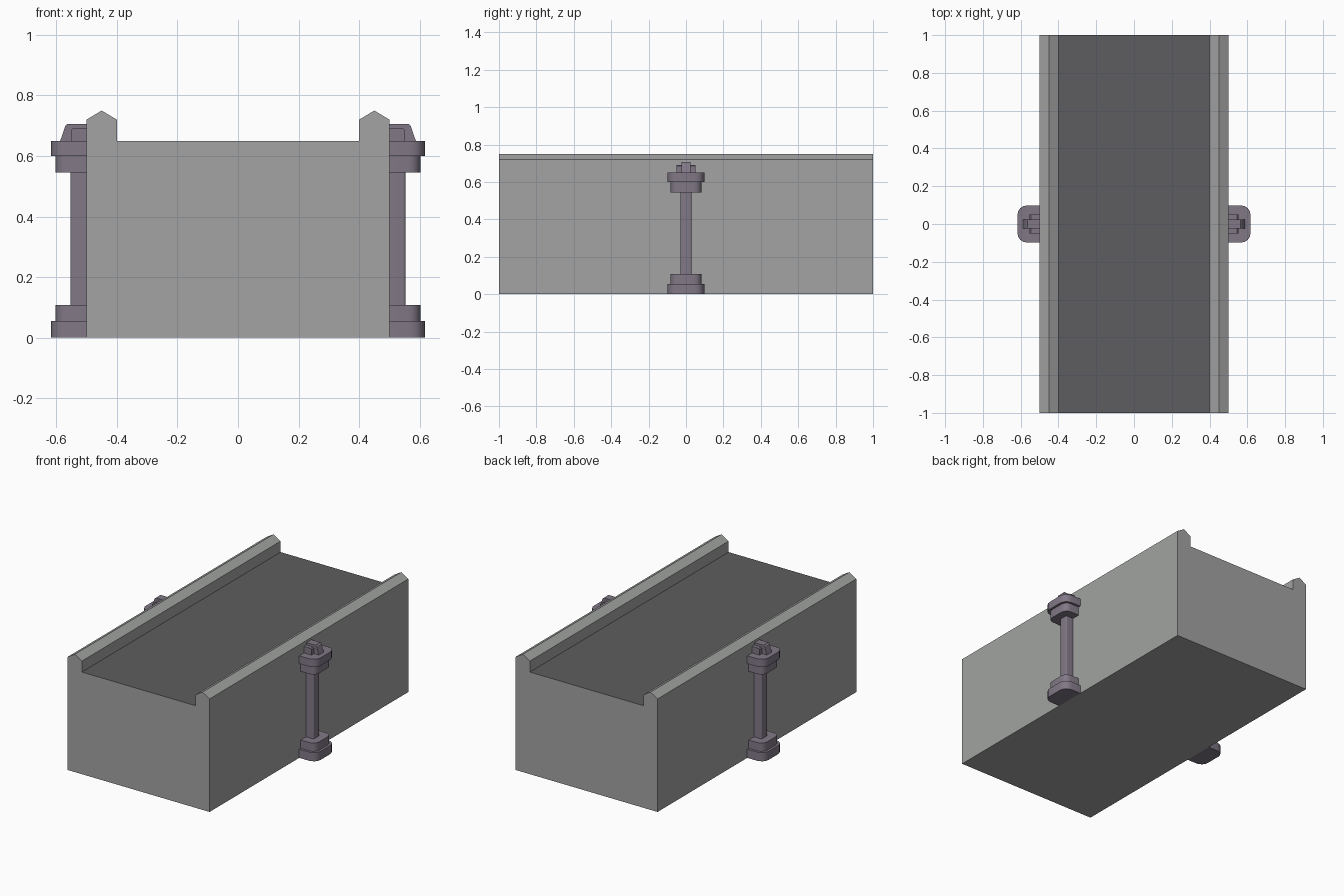
import bpy, bmesh, math

if "Cube" in bpy.data.objects:
    bpy.data.objects.remove(bpy.data.objects["Cube"])


def material(name, rgb):
    m = bpy.data.materials.new(name)
    m.diffuse_color = (*rgb, 1)
    m.use_nodes = True
    m.node_tree.nodes["Principled BSDF"].inputs["Base Color"].default_value = m.diffuse_color
    return m


STONE = material("stone", (0.36, 0.37, 0.36))
DECK = material("dark_deck", (0.11, 0.11, 0.115))
PILLAR = material("mauve_stone", (0.22, 0.19, 0.24))


def prism(name, pts, axis, lo, hi, mats, smooth=False):
    """Extrude a closed 2D outline along y (x,z points) or z (x,y points)."""
    bm = bmesh.new()
    place = (lambda p: (p[0], lo, p[1])) if axis == 'y' else (lambda p: (p[0], p[1], lo))
    face = bm.faces.new([bm.verts.new(place(p)) for p in pts])
    ext = bmesh.ops.extrude_face_region(bm, geom=[face])
    d = (0, hi - lo, 0) if axis == 'y' else (0, 0, hi - lo)
    bmesh.ops.translate(bm, vec=d, verts=[v for v in ext['geom'] if isinstance(v, bmesh.types.BMVert)])
    bmesh.ops.recalc_face_normals(bm, faces=bm.faces)
    me = bpy.data.meshes.new(name)
    bm.to_mesh(me)
    bm.free()
    ob = bpy.data.objects.new(name, me)
    bpy.context.collection.objects.link(ob)
    for m in mats:
        me.materials.append(m)
    if smooth:
        bpy.ops.object.select_all(action='DESELECT')
        ob.select_set(True)
        bpy.context.view_layer.objects.active = ob
        bpy.ops.object.shade_smooth_by_angle(angle=math.radians(35))
    return ob


def half_slab(side, depth, half_w, r, seg=4):
    """Outline standing out from the wall with rounded outer corners."""
    pts = [(0.5, -half_w)]
    for sy, start in ((-1, -90), (1, 0)):
        for i in range(seg + 1):
            a = math.radians(start + 90 * i / seg)
            pts.append((0.5 + depth - r + r * math.cos(a), sy * (half_w - r) + r * math.sin(a)))
    pts.append((0.5, half_w))
    return [(side * x, y) for x, y in pts]


# Bridge block with peaked parapets and dark roadway
right = [(0.5, 0), (0.5, 0.72), (0.45, 0.75), (0.4, 0.72), (0.4, 0.65)]
body = prism("bridge_block", right + [(-x, z) for x, z in reversed(right)], 'y', -1, 1, [STONE, DECK])
for p in body.data.polygons:
    if p.normal.z > 0.99:
        p.material_index = 1

# Wall pillars: name, z range, projection, half width, corner radius
tiers = [
    ("base_lower", 0.0, 0.055, 0.117, 0.098, 0.05),
    ("base_upper", 0.055, 0.108, 0.102, 0.083, 0.04),
    ("shaft", 0.108, 0.545, 0.053, 0.03, 0.008),
    ("capital_lower", 0.545, 0.60, 0.102, 0.083, 0.04),
    ("capital_upper", 0.60, 0.65, 0.117, 0.098, 0.05),
]
for side, tag in ((1, "right"), (-1, "left")):
    for name, z0, z1, depth, hw, r in tiers:
        prism(f"{tag}_pillar_{name}", half_slab(side, depth, hw, r), 'z', z0, z1, [PILLAR], True)
    # Finial: tapered fin over a wider cap block
    fin = [(0.5, 0.65), (0.587, 0.65), (0.57, 0.7), (0.563, 0.706), (0.5, 0.706)]
    cap = [(0.5, 0.65), (0.552, 0.65), (0.552, 0.685), (0.546, 0.691), (0.5, 0.691)]
    prism(f"{tag}_finial_fin", [(side * x, z) for x, z in fin], 'y', -0.025, 0.025, [PILLAR])
    prism(f"{tag}_finial_cap", [(side * x, z) for x, z in cap], 'y', -0.05, 0.05, [PILLAR])
